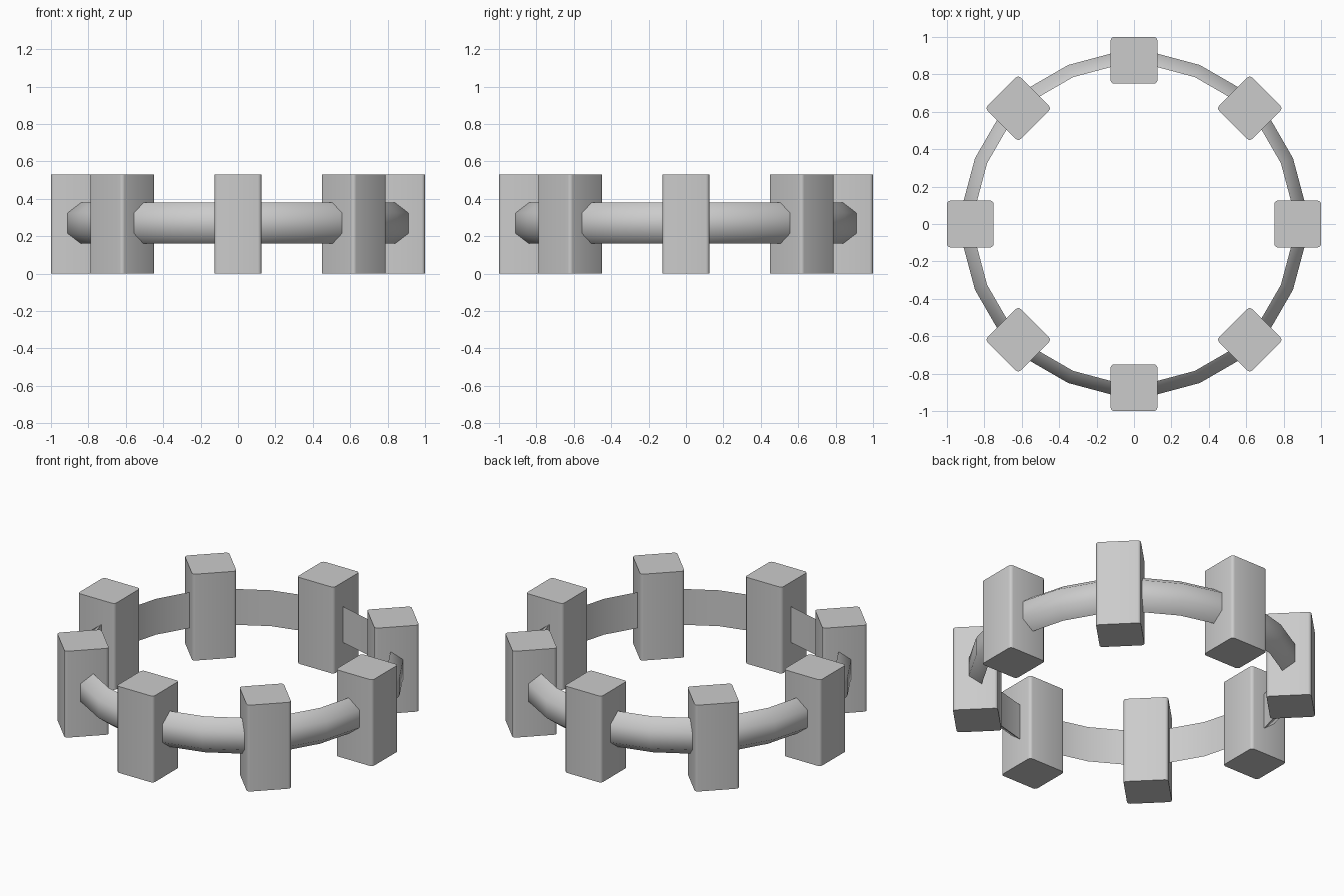
import bpy, bmesh, math
from mathutils import Matrix

if "Cube" in bpy.data.objects:
    bpy.data.objects.remove(bpy.data.objects["Cube"])

POSTS, SEGS = 8, 24
POST_R, POST_W, POST_H = 0.875, 0.25, 0.53


def finish(bm, name, angle):
    bmesh.ops.recalc_face_normals(bm, faces=bm.faces)
    mesh = bpy.data.meshes.new(name)
    bm.to_mesh(mesh)
    bm.free()
    obj = bpy.data.objects.new(name, mesh)
    bpy.context.collection.objects.link(obj)
    bpy.ops.object.select_all(action='DESELECT')
    obj.select_set(True)
    bpy.context.view_layer.objects.active = obj
    bpy.ops.object.shade_smooth_by_angle(angle=math.radians(angle))
    return obj


# upright posts: square blocks with softened vertical edges
for i in range(POSTS):
    bm = bmesh.new()
    bmesh.ops.create_cube(bm, size=1)
    bmesh.ops.scale(bm, vec=(POST_W, POST_W, POST_H), verts=bm.verts)
    upright = [e for e in bm.edges
               if abs(e.verts[0].co.z - e.verts[1].co.z) > 0.1]
    bmesh.ops.bevel(bm, geom=upright, offset=0.018, segments=3,
                    profile=0.5, affect='EDGES')
    bmesh.ops.translate(bm, vec=(POST_R, 0, POST_H / 2), verts=bm.verts)
    turn = Matrix.Rotation(i * 2 * math.pi / POSTS, 3, 'Z')
    bmesh.ops.rotate(bm, cent=(0, 0, 0), matrix=turn, verts=bm.verts)
    finish(bm, f"post_{i + 1}", 40)

# ring band: flat inside, chamfered outside (radius, height)
profile = [(0.85, 0.16), (0.92, 0.215), (0.92, 0.325), (0.85, 0.38)]
bm = bmesh.new()
loops = []
for i in range(SEGS):
    a = (i + 0.5) * 2 * math.pi / SEGS
    loops.append([bm.verts.new((r * math.cos(a), r * math.sin(a), z))
                  for r, z in profile])
n = len(profile)
for i in range(SEGS):
    a, b = loops[i], loops[(i + 1) % SEGS]
    for j in range(n):
        k = (j + 1) % n
        bm.faces.new((a[j], b[j], b[k], a[k]))
finish(bm, "ring_band", 60)
